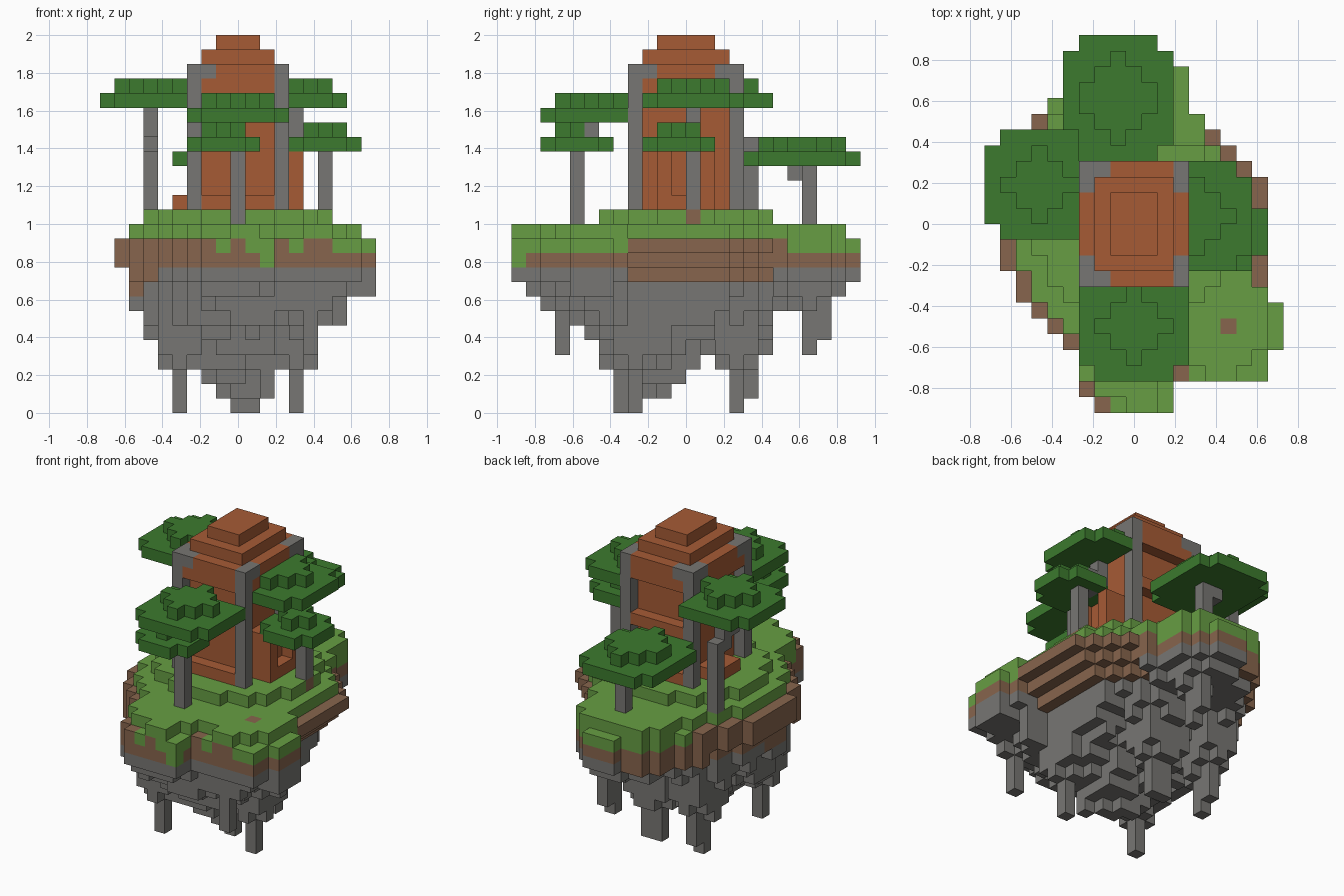
import bpy, bmesh, random
from math import hypot
from mathutils import Vector

old = bpy.data.objects.get("Cube")
if old:
    bpy.data.objects.remove(old, do_unlink=True)
random.seed(4)
V = 1 / 13                      # block size
NX, NY = 19, 24                 # blocks across x and y


def linear(c):
    c /= 255
    return c / 12.92 if c < 0.04 else ((c + 0.055) / 1.055) ** 2.4


def material(name, *rgb):
    m = bpy.data.materials.new(name)
    m.use_nodes = True
    col = (*[linear(c) for c in rgb], 1)
    m.diffuse_color = col
    bsdf = m.node_tree.nodes["Principled BSDF"]
    bsdf.inputs["Base Color"].default_value = col
    bsdf.inputs["Roughness"].default_value = 0.9
    return m


MATS = {
    "grass": material("grass_green", 103, 158, 67),
    "leaf": material("leaf_green", 60, 122, 46),
    "stone": material("stone_grey", 119, 118, 115),
    "dirt": material("dirt_brown", 135, 101, 77),
    "brick": material("brick_orange", 166, 91, 53),
}
cells = {}                      # block position -> (part, material)


def put(part, mat, i, j, k, replace=True):
    if replace or (i, j, k) not in cells:
        cells[i, j, k] = (part, mat)


def box(part, mat, xs, ys, zs, replace=True):
    """Fill an inclusive range of blocks."""
    for i in range(xs[0], xs[1] + 1):
        for j in range(ys[0], ys[1] + 1):
            for k in range(zs[0], zs[1] + 1):
                put(part, mat, i, j, k, replace)


# Island outline: first and last+1 block of each row, front to back
LEFT = [7, 6, 6, 6, 5, 4, 3, 2, 2, 1, 1, 1, 1, 1, 1, 2, 2, 3, 3, 4, 5, 5, 6, 8]
RIGHT = [12, 12, 18, 18, 19, 19, 19, 18, 18, 18, 18, 18,
         18, 18, 18, 17, 16, 15, 14, 13, 13, 13, 12, 11]

# Hanging rock tips: x, y, lowest layer
TIPS = [(5, 7, 0), (13, 8, 0), (11, 8, 1), (5, 15, 0), (5, 16, 1), (9, 15, 0), (10, 15, 0),
        (14, 3, 4), (10, 20, 4), (10, 21, 5)]

# Rim blocks where the lawn is worn down a step
WORN = [(7, 0), (8, 0), (11, 0), (6, 1), (11, 1), (12, 2), (13, 2), (16, 2), (17, 2), (17, 3)]


def inside(i, j, margin):
    """Whether the blocks around this one, at the margin, are in the outline."""
    return all(0 <= b < NY and LEFT[b] <= a < RIGHT[b]
               for a, b in ((i + margin, j), (i - margin, j), (i, j + margin), (i, j - margin)))


def rock_bottom(i, j):
    """Lowest layer of rock: a cone that thins out toward the rim, plus tips."""
    edge = next(m for m in range(1, NY) if not inside(i, j, m))
    b = max(1 + 0.9 * hypot(0.87 * (i - 9), j - 9.5), 9.5 - 1.3 * edge)
    b = min(b + random.uniform(-0.9, 0.9), 8)
    for x, y, z in TIPS:
        b = min(b, z + 3 * hypot(i - x, j - y))
    return max(0, round(b))


for j in range(NY):
    middle = 8 <= j <= 17
    for i in range(LEFT[j], RIGHT[j]):
        inset = RIGHT[j] - 1 - i if middle else NX      # steps in from the left bank
        # Soil: grass hangs over the front and back rims
        front_rim = j < 8 and (i in (6, 7, 8, 10, 11, 13) or i >= 16)
        put("soil", "grass" if front_rim or j >= 19 else "dirt", i, j, 11)
        if inset >= 1:
            put("soil", "dirt", i, j, 10)
        if inset >= 2 and (not middle or inside(i, j, 1)):
            soil = middle or i < 4 or (j > 17 and i < 8)
            put("soil" if soil else "rock", "dirt" if soil else "stone", i, j, 9)
        # Lawn in two steps
        first = LEFT[j] + (4 <= j <= 19)
        last = RIGHT[j] - (middle or 4 <= j <= 6)
        if first <= i < last and j < NY - 1 and (i, j) not in WORN:
            put("lawn", "grass", i, j, 12)
        if hypot((i - 9) / 6.6, (j - 11.5) / 6) < 1:
            put("lawn", "grass", i, j, 13)
        # Hanging rock
        if inset >= 3 and (inside(i, j, 1) or i == 18):
            for k in range(rock_bottom(i, j), 9):
                put("rock", "stone", i, j, k)

# Bare patches and grass drips
box("soil", "dirt", (2, 2), (9, 11), (8, 8))
for i, j, k in ((7, 0, 11), (6, 1, 11), (15, 5, 12), (15, 12, 13)):
    put("soil", "dirt", i, j, k)
put("lawn", "grass", 11, 0, 10)

# Tower walls, sills, porch, plinth and back ledge
box("tower_walls", "brick", (7, 11), (9, 14), (14, 22))
box("tower_walls", "brick", (6, 12), (8, 15), (22, 22))
for j in (8, 15):
    box("sills", "brick", (7, 11), (j, j), (14, 14))
box("porch", "brick", (12, 12), (10, 13), (14, 17))
for j in (10, 13):
    box("porch", "brick", (13, 13), (j, j), (14, 17))
box("porch", "brick", (13, 13), (11, 12), (14, 14))
box("plinth", "brick", (5, 6), (11, 13), (14, 14))
box("back_ledge", "brick", (7, 11), (15, 15), (18, 18))

# Stepped roof
for step in range(3):
    box("roof", "brick", (6 + step, 12 - step), (8 + step, 15 - step), (23 + step, 23 + step))

# Corner pillars, with caps along the roof edge
for j, dj in ((8, 1), (15, -1)):
    for i in (6, 12):
        box("corner_pillars", "stone", (i, i), (j, j), (14, 23))
        put("corner_pillars", "stone", i, j + dj, 23)
    put("corner_pillars", "stone", 7, j, 23)


def trunk(part, *pieces):
    for i, j, low, high in pieces:
        box(part, "stone", (i, i), (j, j), (low, high), False)


def canopy(part, i, j, k, r, back=0, x_max=NX):
    """Two leaf layers: a wide one with cut corners and a small crown."""
    for x in range(i - r, min(i + r, x_max) + 1):
        for y in range(j - r - back, j + r + 1):
            if 6 <= x <= 12 and 8 <= y <= 15:
                continue        # keep out of the tower
            steps = abs(x - i) + max(y - j, j - y - back)
            if steps < 2 * r:
                put(part, "leaf", x, y, k, False)
            if steps < r:
                put(part, "leaf", x, y, k + 1, False)


# Trees
trunk("front_tree_trunk", (9, 4, 13, 17), (9, 5, 18, 19))
canopy("front_tree_leaves", 8, 4, 18, 2)
canopy("front_tree_leaves", 9, 5, 20, 3)
trunk("left_tree_trunk", (15, 12, 14, 17), (14, 12, 18, 19), (13, 12, 19, 20))
canopy("left_tree_leaves", 15, 11, 18, 2)
canopy("left_tree_leaves", 13, 12, 21, 3)
trunk("right_tree_trunk", (3, 16, 12, 18), (3, 15, 18, 19), (3, 14, 19, 20))
canopy("right_tree_leaves", 3, 14, 21, 3, x_max=5)
trunk("back_tree_trunk", (9, 20, 13, 16), (8, 20, 16, 16), (8, 19, 16, 16))
canopy("back_tree_leaves", 8, 20, 17, 3, back=1)


# Turn the blocks of each part into one mesh of its outer faces
def build(part):
    own = {c: m for c, (p, m) in cells.items() if p == part}
    names = sorted(set(own.values()))
    bm = bmesh.new()
    verts = {}

    def vert(p):
        key = tuple(round(a * 2) for a in p)
        if key not in verts:
            verts[key] = bm.verts.new(((p.x - NX / 2) * V, (p.y - NY / 2) * V, p.z * V))
        return verts[key]

    for c, mat in own.items():
        mid = Vector(c) + Vector((0.5, 0.5, 0.5))
        for axis in range(3):
            for sign in (1, -1):
                n, u = Vector(), Vector()
                n[axis], u[(axis + 1) % 3] = sign / 2, 0.5
                w = n.cross(u) * 2
                if tuple(int(a + 2 * b) for a, b in zip(c, n)) in cells:
                    continue
                corners = (-u - w, u - w, u + w, w - u)
                face = bm.faces.new([vert(mid + n + q) for q in corners])
                face.material_index = names.index(mat)
    mesh = bpy.data.meshes.new(part)
    bm.to_mesh(mesh)
    bm.free()
    for name in names:
        mesh.materials.append(MATS[name])
    bpy.context.collection.objects.link(bpy.data.objects.new(part, mesh))


for part in sorted({p for p, m in cells.values()}):
    build(part)
